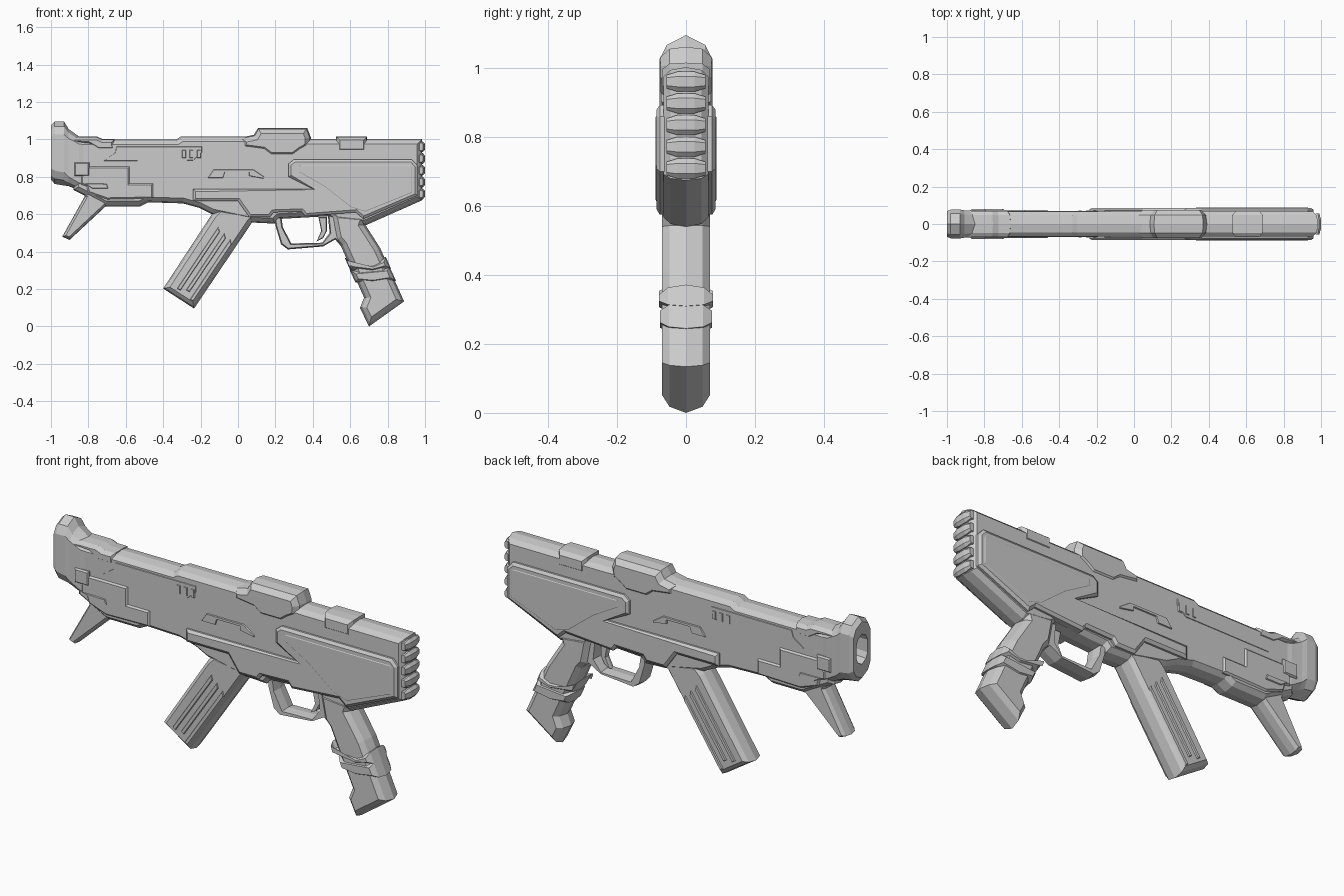
import bpy, bmesh, math
from mathutils import Vector


def finish(name, bm):
    bmesh.ops.recalc_face_normals(bm, faces=bm.faces)
    me = bpy.data.meshes.new(name)
    bm.to_mesh(me)
    bm.free()
    ob = bpy.data.objects.new(name, me)
    bpy.context.collection.objects.link(ob)
    return ob


def inset(pts, d):
    """Mitred inward offset of a closed (x, z) outline."""
    n = len(pts)
    p = [Vector(q) for q in pts]
    area = sum(p[i].cross(p[(i + 1) % n]) for i in range(n))
    s = 1 if area > 0 else -1
    out = []
    for i in range(n):
        a = (p[i] - p[i - 1]).normalized()
        b = (p[(i + 1) % n] - p[i]).normalized()
        na, nb = Vector((-a.y, a.x)) * s, Vector((-b.y, b.x)) * s
        out.append(p[i] + (na + nb) * d / max(0.5, 1 + na.dot(nb)))
    return out


def bridge(bm, rings):
    for r, q in zip(rings, rings[1:]):
        n = len(r)
        for i in range(n):
            j = (i + 1) % n
            bm.faces.new((r[i], r[j], q[j], q[i]))


def slab(name, pts, layers):
    """Side outline thickened symmetrically; layers = (half width, edge inset)."""
    bm = bmesh.new()
    both = [(-y, d) for y, d in reversed(layers) if y > 0] + layers
    rings = [[bm.verts.new((v.x, y, v.y)) for v in inset(pts, d)] for y, d in both]
    bridge(bm, rings)
    bm.faces.new(rings[0])
    bm.faces.new(rings[-1])
    return finish(name, bm)


def loft(name, sections):
    """Octagonal tube along x; sections = (x, z low, z high, half width, corner height)."""
    bm = bmesh.new()
    rings = []
    for x, lo, hi, w, c in sections:
        half = [(0, hi), (w * .72, hi - c * .4), (w, hi - c), (w, lo + c), (w * .72, lo + c * .4), (0, lo)]
        ring = half + [(-y, z) for y, z in reversed(half[1:-1])]
        rings.append([bm.verts.new((x, y, z)) for y, z in ring])
    bridge(bm, rings)
    bm.faces.new(rings[0])
    bm.faces.new(rings[-1])
    return finish(name, bm)


def box(x0, x1, z0, z1):
    return [(x0, z0), (x1, z0), (x1, z1), (x0, z1)]


# Main receiver
slab("receiver", [(-.88, 1.0), (-.33, 1.0), (-.305, 1.016), (.1, 1.016), (.4, 1.003), (.985, 1.003),
                  (.985, .675), (.68, .54), (.52, .56), (.49, .59), (.22, .575), (.198, .55), (.07, .556),
                  (-.14, .60), (-.21, .635), (-.294, .658), (-.48, .664), (-.524, .642), (-.71, .642),
                  (-.82, .70), (-.88, .73)],
     [(0, 0), (.045, .008), (.066, .028)])

# Flared muzzle with open bore
loft("muzzle", [(-.78, .87, 1.0, .042, .04), (-1.0, .855, 1.01, .045, .045),
                (-1.0, .786, 1.075, .068, .06), (-.98, .762, 1.096, .077, .07),
                (-.93, .754, 1.096, .077, .07), (-.905, .75, 1.055, .073, .05),
                (-.85, .728, 1.016, .07, .04), (-.79, .72, 1.008, .06, .04)])
slab("muzzle_collar", [(-.92, 1.01), (-.85, 1.016), (-.755, 1.016), (-.725, 1.003), (-.66, 1.003),
                       (-.655, .94), (-.75, .94), (-.80, .97), (-.92, .98)],
     [(0, 0), (.048, .004), (.07, .018)])

# Front side panels and lug
slab("front_panel", [(-.84, .80), (-.80, .855), (-.58, .855), (-.58, .765), (-.455, .765), (-.455, .685),
                     (-.70, .68), (-.80, .715), (-.81, .75), (-.84, .76)],
     [(.066, 0), (.074, .008)])
slab("front_panel_step", [(-.82, .765), (-.70, .765), (-.69, .735), (-.78, .735)], [(.07, 0), (.079, .005)])
slab("front_lug", box(-.875, -.795, .805, .878), [(.072, 0), (.08, .006)])
slab("upper_panel", [(-.72, .885), (-.24, .885), (-.19, .93), (-.19, .965), (-.65, .965), (-.66, .93)],
     [(.06, 0), (.069, .004)])

# Large stepped side plate
slab("side_plate", [(-.24, .735), (.40, .735), (.27, .80), (.27, .87), (.30, .893), (.93, .893), (.96, .86),
                    (.96, .70), (.67, .575), (.63, .61), (.36, .59), (.34, .615), (.19, .61), (.17, .585),
                    (.06, .585), (0, .67), (-.24, .67)],
     [(.066, 0), (.076, 0), (.086, .014)])
slab("stock_cheek", [(.32, .87), (.93, .87), (.94, .85), (.94, .71), (.68, .605), (.60, .63), (.46, .74), (.32, .82)],
     [(.08, 0), (.088, .012)])

# Small raised side details
for i in range(3):
    x = -.30 + i * .04
    slab("vent_%d" % (i + 1), box(x, x + .022, .90, .945), [(.066, 0), (.073, .003)])
slab("latch", [(-.16, .795), (-.08, .795), (-.07, .825), (.06, .825), (.06, .805), (.14, .79), (.14, .80),
               (.08, .84), (-.13, .84)], [(.066, 0), (.072, .002)])

# Top sight housing and rear block
slab("sight_housing", [(.015, .945), (.015, 1.01), (.085, 1.025), (.107, 1.062), (.37, 1.062), (.39, 1.01),
                       (.385, .955), (.34, .93), (.30, .90), (.17, .90), (.13, .93)],
     [(0, 0), (.048, .006), (.074, .03)])
slab("rear_block", box(.525, .69, .93, 1.016), [(0, 0), (.048, .003), (.07, .02)])

# Ribbed butt pad
for i in range(5):
    z0, z1 = .68 + i * .063, .738 + i * .063
    slab("butt_rib_%d" % (i + 1), [(.96, z0), (.988, z0), (1.0, z0 + .014), (1.0, z1 - .014), (.988, z1), (.96, z1)],
         [(.025, 0), (.057, .01)])

# Trigger guard and trigger
slab("trigger_guard", [(.195, .585), (.20, .54), (.23, .44), (.267, .412), (.455, .428), (.52, .465), (.56, .43),
                       (.60, .56), (.48, .60), (.49, .50), (.45, .448), (.285, .444), (.24, .53), (.232, .585)],
     [(0, 0), (.045, .006)])
slab("trigger", [(.43, .585), (.475, .585), (.475, .51), (.455, .472), (.42, .455), (.445, .51)],
     [(0, 0), (.016, .004)])

# Pistol grip with wrapped bands
slab("pistol_grip", [(.49, .62), (.70, .60), (.68, .545), (.76, .42), (.888, .134), (.70, .0), (.652, .10),
                     (.674, .155), (.55, .43), (.52, .465)],
     [(0, 0), (.048, .012), (.069, .034)])
slab("grip_band_upper", [(.57, .37), (.60, .345), (.72, .34), (.79, .372), (.818, .31), (.72, .285), (.60, .30)],
     [(0, 0), (.052, .006), (.079, .022)])
slab("grip_band_lower", [(.598, .30), (.81, .32), (.845, .245), (.72, .225), (.628, .235)],
     [(0, 0), (.05, .006), (.075, .022)])

# Angled magazine with long ribs on both sides
slab("magazine", [(-.10, .64), (.12, .60), (.075, .556), (-.235, .096), (-.40, .203), (-.14, .60)],
     [(0, 0), (.045, .008), (.064, .026)])
d = Vector((-.31, -.46)).normalized()
n = Vector((-d.y, d.x))
for i, (t0, t1) in enumerate([(.03, .43), (.04, .41), (.05, .44)]):
    o = Vector((-.125, .585)) + n * (.045 + i * .045)
    slab("magazine_rib_%d" % (i + 1),
         [o + d * t0, o + d * t1, o + d * t1 + n * .024, o + d * (t0 + .02) + n * .024],
         [(.06, 0), (.07, .005)])

# Slanted front handle
slab("front_handle", [(-.83, .72), (-.82, .695), (-.94, .48), (-.90, .463), (-.71, .64), (-.66, .68), (-.70, .72)],
     [(0, 0), (.036, .004), (.052, .014)])
